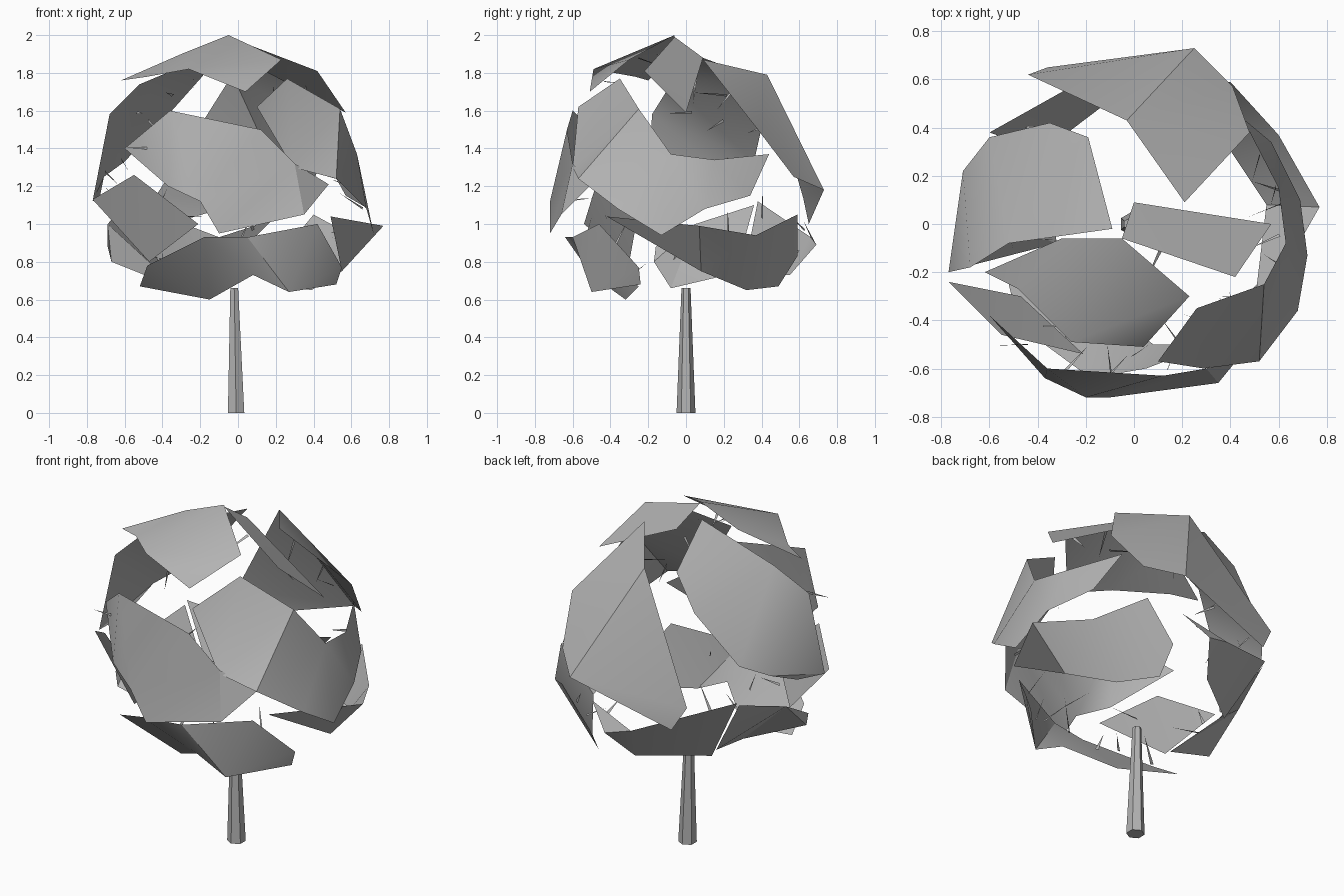
import bpy
import bmesh
import math
import random
from mathutils import Vector

random.seed(4)

default_cube = bpy.data.objects.get("Cube")
if default_cube:
    bpy.data.objects.remove(default_cube, do_unlink=True)

CROWN_CENTRE = Vector((0, 0, 1.3))

# One plain grey for the whole tree
grey = bpy.data.materials.new("plain_grey")
grey.use_nodes = True
colour = (.45, .45, .45, 1)
grey.diffuse_color = colour
grey.node_tree.nodes["Principled BSDF"].inputs["Base Color"].default_value = colour


def finish(name, bm, smooth=True):
    """Turn a bmesh into a named grey object."""
    mesh = bpy.data.meshes.new(name)
    bm.to_mesh(mesh)
    bm.free()
    mesh.materials.append(grey)
    obj = bpy.data.objects.new(name, mesh)
    bpy.context.collection.objects.link(obj)
    if smooth:
        bpy.ops.object.select_all(action="DESELECT")
        bpy.context.view_layer.objects.active = obj
        obj.select_set(True)
        bpy.ops.object.shade_smooth_by_angle(angle=math.radians(30))
    return obj


def outward(bm):
    """Make every face look away from the middle of the crown."""
    bm.normal_update()
    for face in bm.faces:
        if face.normal.dot(face.calc_center_median() - CROWN_CENTRE) < 0:
            face.normal_flip()


leaf_faces = []


def leaf(name, upper, lower):
    """Stretch a folded sheet between an upper and a lower edge."""
    bm = bmesh.new()
    top = [bm.verts.new(p) for p in upper]
    bottom = [bm.verts.new(p) for p in lower]
    i = j = 0
    while i < len(top) - 1 or j < len(bottom) - 1:
        can_top = i < len(top) - 1
        can_bottom = j < len(bottom) - 1
        step_top = can_top
        if can_top and can_bottom:
            step_top = ((top[i + 1].co - bottom[j].co).length
                        < (bottom[j + 1].co - top[i].co).length)
        if step_top:
            bm.faces.new((top[i], bottom[j], top[i + 1]))
            i += 1
        else:
            bm.faces.new((top[i], bottom[j], bottom[j + 1]))
            j += 1
    outward(bm)
    leaf_faces.extend([v.co.copy() for v in f.verts] for f in bm.faces)
    finish(name, bm)


# Crown sheets: top
leaf("top_leaf",
     [(-.62, -.2, 1.76), (-.3, -.06, 1.9), (-.05, -.06, 2), (.23, -.3, 1.87)],
     [(-.48, -.27, 1.78), (-.26, -.49, 1.82), (.04, -.51, 1.7)])
leaf("top_left_leaf",
     [(-.05, -.06, 1.99), (0, .09, 1.88)],
     [(.42, -.22, 1.81), (.57, 0, 1.59)])

# Crown sheets: back and sides
leaf("back_leaf",
     [(.21, .09, 1.87), (-.03, .43, 1.79), (-.44, .62, 1.14), (-.36, .65, 1)],
     [(.48, .38, 1.5), (.41, .57, 1.25), (.25, .73, 1.18)])
leaf("right_leaf",
     [(-.09, -.02, 1.92), (-.52, -.08, 1.74), (-.68, -.18, 1.58), (-.77, -.2, 1.12)],
     [(-.19, .36, 1.78), (-.35, .42, 1.6), (-.6, .36, 1.33), (-.71, .22, 1.25), (-.73, 0, 1.15)])
leaf("left_leaf",
     [(.1, -.57, 1.62), (.26, -.35, 1.77), (.54, -.25, 1.61), (.63, -.08, 1.37),
      (.6, .15, 1.34), (.45, .44, 1.37)],
     [(.29, -.6, 1.3), (.52, -.57, 1.24), (.68, -.36, 1.08), (.72, -.13, .94),
      (.69, .1, 1.08), (.57, .34, 1.15)])

# Crown sheets: front
leaf("front_leaf",
     [(-.6, -.38, 1.4), (-.36, -.6, 1.6), (.12, -.63, 1.5), (.3, -.6, 1.32), (.48, -.5, 1.21)],
     [(-.37, -.64, 1.2), (-.2, -.72, 1.12), (-.1, -.72, .95), (.35, -.66, 1.05)])
leaf("front_right_leaf",
     [(-.77, -.24, 1.13), (-.55, -.46, 1.26)],
     [(-.47, -.3, .8), (-.21, -.54, 1)])

# Crown sheets: lower ring
leaf("front_low_leaf",
     [(-.48, -.42, .78), (-.18, -.64, .93), (.05, -.6, .93), (.42, -.46, 1), (.55, -.25, .77)],
     [(-.52, -.25, .67), (-.15, -.32, .6), (.08, -.5, .73), (.27, -.5, .64), (.52, -.24, .68)])
leaf("left_low_leaf",
     [(.49, -.42, 1.04), (.77, .07, .99), (.6, .37, .94), (.4, .59, 1.05), (.22, .59, .83)],
     [(.55, .08, .75), (.39, .32, .65), (.23, .49, .67)])
leaf("back_low_leaf",
     [(.18, .62, 1.02), (-.1, .66, .93), (-.6, .38, 1.12)],
     [(.05, .69, .89), (-.05, .55, .73), (-.38, .3, .72)])
leaf("right_low_leaf",
     [(-.6, .36, 1.1), (-.69, .05, 1), (-.69, -.16, .88)],
     [(-.38, .26, .74), (-.32, -.08, .66), (-.67, -.17, .8)])

# Thin splinter twigs behind the sheets
bm = bmesh.new()
for corners in leaf_faces:
    if random.random() < .25:
        continue
    weights = [random.uniform(.2, 1) for _ in corners]
    spot = sum((c * w for c, w in zip(corners, weights)), Vector()) / sum(weights)
    inward = (CROWN_CENTRE - spot).normalized()
    wobble = Vector(random.uniform(-1, 1) for _ in range(3))
    direction = (inward + wobble * .8).normalized()
    side = direction.cross(wobble).normalized() * .009
    root = spot + inward * .03
    tip = root + direction * random.uniform(.1, .2)
    bm.faces.new([bm.verts.new(p) for p in (root - side, root + side, tip)])
finish("twigs", bm, smooth=False)

# Tapered six-sided trunk
bm = bmesh.new()
bmesh.ops.create_cone(bm, cap_ends=True, segments=6, radius1=.05, radius2=.024, depth=.66)
for v in bm.verts:
    v.co += Vector((-.01 if v.co.z < 0 else -.02, 0, .33))
finish("trunk", bm)
